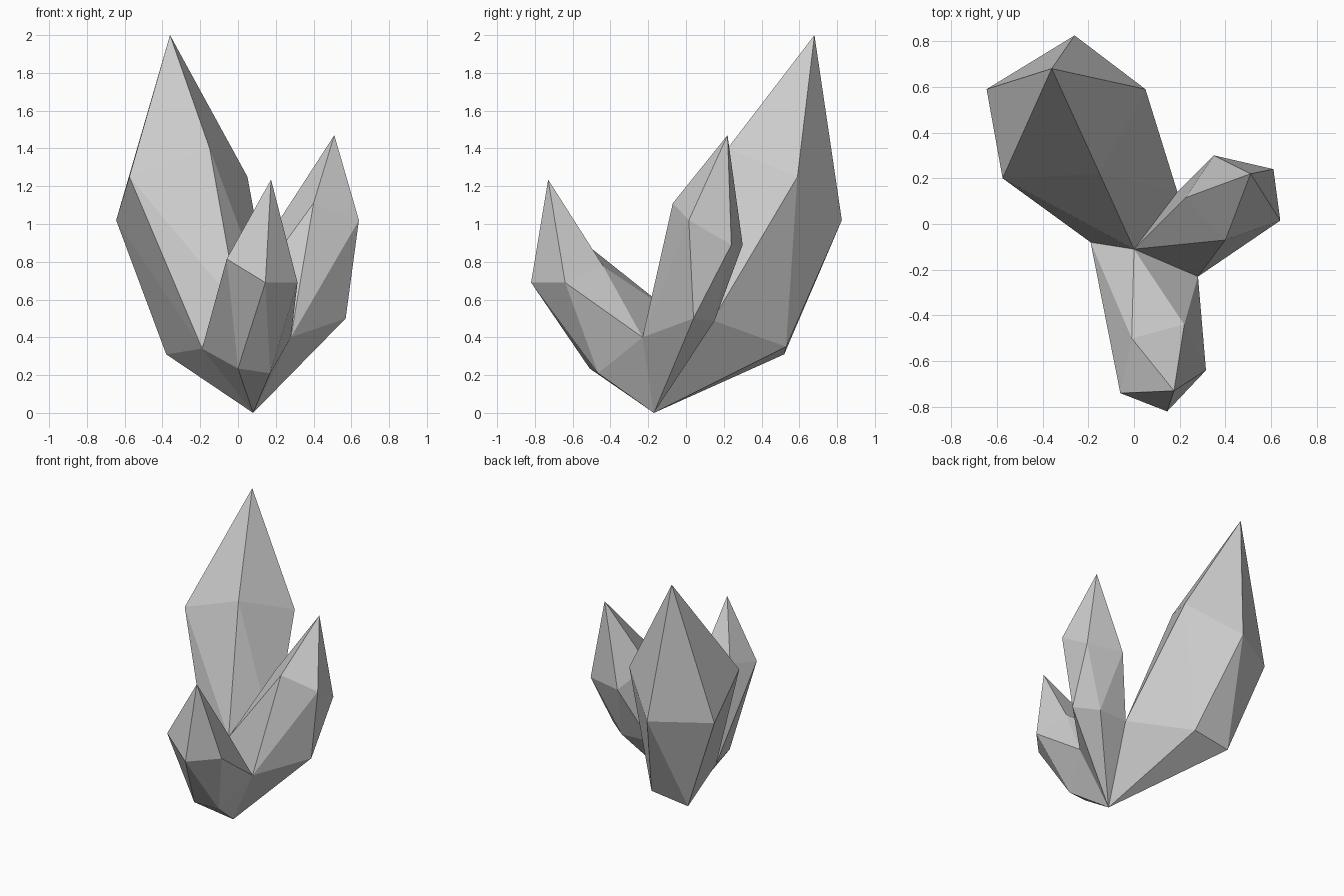
import bpy, bmesh

if "Cube" in bpy.data.objects:
    bpy.data.objects.remove(bpy.data.objects["Cube"])

# Shared root point and the saddle point where the three crystals meet
root = (0.08, -0.17, 0.0)
foot = {
    "saddle": (0.0, -0.11, 0.56),
    "right_back": (0.19, 0.14, 0.49), "left": (-0.19, -0.08, 0.34),
    "right_front": (0.28, -0.23, 0.40),
    "back": (-0.09, 0.53, 0.35), "back_left": (-0.38, 0.52, 0.31),
    "front_left": (0.0, -0.51, 0.235), "front": (0.17, -0.465, 0.21),
    "right": (0.57, 0.04, 0.50), "far_right": (0.42, 0.15, 0.485),
}

# Each crystal: tip, five foot points, and the shoulder point above each foot
crystals = [
    # tall back crystal
    ((-0.36, 0.68, 2.0),
     ["right_back", "back", "back_left", "left", "saddle"],
     [(0.05, 0.59, 1.25), (-0.26, 0.825, 1.02), (-0.645, 0.59, 1.02),
      (-0.575, 0.20, 1.25), (-0.15, 0.22, 1.40)]),
    # right crystal
    ((0.51, 0.22, 1.47),
     ["far_right", "right", "right_front", "saddle", "right_back"],
     [(0.61, 0.24, 0.89), (0.64, 0.015, 1.02), (0.40, -0.07, 1.11),
      (0.225, 0.115, 1.03), (0.35, 0.30, 0.89)]),
    # short front crystal
    ((0.175, -0.73, 1.235),
     ["saddle", "left", "front_left", "front", "right_front"],
     [(-0.01, -0.50, 0.87), (-0.06, -0.74, 0.815), (0.145, -0.82, 0.69),
      (0.315, -0.64, 0.69), (0.22, -0.44, 0.78)]),
]

bm = bmesh.new()
base = bm.verts.new(root)
feet = {name: bm.verts.new(p) for name, p in foot.items()}

for tip_co, names, shoulder_cos in crystals:
    tip = bm.verts.new(tip_co)
    low = [feet[n] for n in names]
    top = [bm.verts.new(p) for p in shoulder_cos]
    for i in range(5):
        j = (i + 1) % 5
        bm.faces.new((top[i], top[j], tip))          # point
        bm.faces.new((low[i], low[j], top[i]))       # shaft
        bm.faces.new((low[j], top[j], top[i]))
        if "saddle" not in (names[i], names[j]):     # outer root facet
            bm.faces.new((base, low[j], low[i]))

bmesh.ops.recalc_face_normals(bm, faces=bm.faces[:])
mesh = bpy.data.meshes.new("crystal_cluster")
bm.to_mesh(mesh)
bm.free()
bpy.context.collection.objects.link(bpy.data.objects.new("crystal_cluster", mesh))
